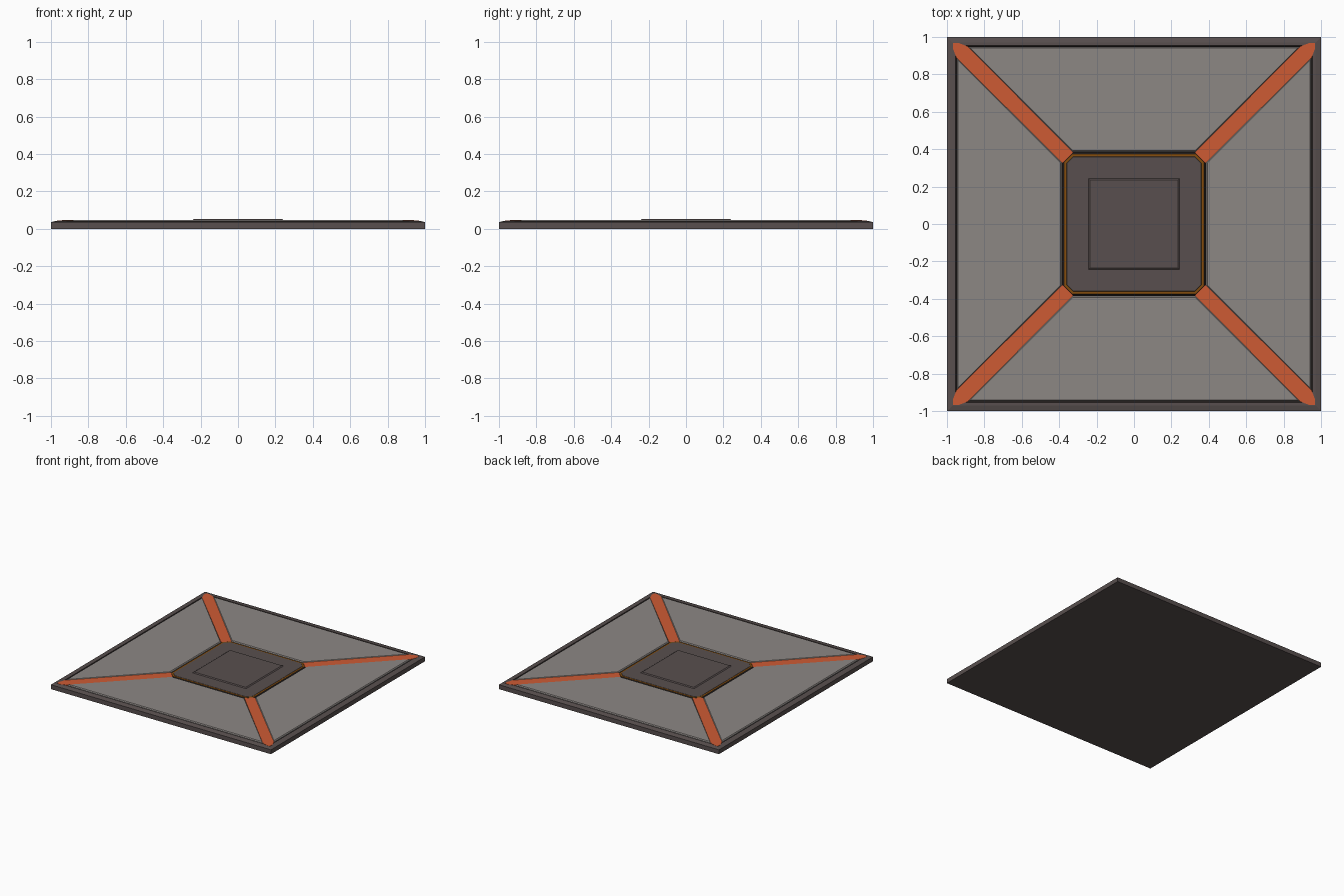
import bpy, bmesh, math
from mathutils import Matrix

if "Cube" in bpy.data.objects:
    bpy.data.objects.remove(bpy.data.objects["Cube"])

def srgb(c):
    c /= 255
    return c / 12.92 if c <= 0.04045 else ((c + 0.055) / 1.055) ** 2.4

def material(name, rgb):
    m = bpy.data.materials.new(name)
    m.diffuse_color = (*[srgb(c) for c in rgb], 1)
    m.use_nodes = True
    m.node_tree.nodes["Principled BSDF"].inputs["Base Color"].default_value = m.diffuse_color
    return m

BROWN = material("dark brown metal", (88, 79, 78))
GREY = material("warm grey panel", (140, 135, 132))
ORANGE = material("orange stripe", (206, 91, 52))
AMBER = material("amber trim", (132, 77, 14))
DARK = material("dark groove", (46, 40, 39))

def loft(name, rings, mats, bands=None, turn=0):
    """Loft matching (outline, z) rings; bands gives a material index per band, then the top cap."""
    bm = bmesh.new()
    loops = [[bm.verts.new((x, y, z)) for x, y in pts] for pts, z in rings]
    n = len(loops[0])
    bands = bands or [0] * len(rings)
    bm.faces.new(loops[0][::-1]).material_index = bands[0]
    for a, b, k in zip(loops, loops[1:], bands):
        for i in range(n):
            j = (i + 1) % n
            bm.faces.new((a[i], a[j], b[j], b[i])).material_index = k
    bm.faces.new(loops[-1]).material_index = bands[-1]
    bmesh.ops.transform(bm, matrix=Matrix.Rotation(turn, 4, 'Z'), verts=bm.verts)
    bm.normal_update()
    me = bpy.data.meshes.new(name)
    bm.to_mesh(me)
    bm.free()
    for m in mats:
        me.materials.append(m)
    ob = bpy.data.objects.new(name, me)
    bpy.context.collection.objects.link(ob)
    return ob

def square(h):
    return [(-h, -h), (h, -h), (h, h), (-h, h)]

def octagon(h, c):
    k = h - c
    return [(-k, -h), (k, -h), (h, -k), (h, k), (k, h), (-k, h), (-h, k), (-h, -k)]

HALF = 0.04  # half width of a diagonal stripe

def wedge(d):
    """Trapezoid panel outline on the +y side, inset by d."""
    s = (HALF + d) * math.sqrt(2)
    lo, hi = 0.386 + d, 0.946 - d
    return [(-(lo - s), lo), (lo - s, lo), (hi - s, hi), (-(hi - s), hi)]

# base slab with chamfered rim and a recessed dark floor
loft("base_slab", [(square(1), 0), (square(1), 0.036), (square(0.97), 0.043),
                   (square(0.955), 0.043), (square(0.947), 0.035)],
     [BROWN, DARK], [0, 0, 0, 1, 1])

# four grey panels and four diagonal stripes
for i in range(4):
    a = i * math.pi / 2
    loft(f"panel_{i + 1}", [(wedge(0), 0.033), (wedge(0), 0.041), (wedge(0.006), 0.048)],
         [GREY], turn=a)
    stripe = [(0.50, -HALF), (1.30, -0.043), (1.35, -0.02), (1.367, 0),
              (1.35, 0.02), (1.30, 0.043), (0.50, HALF)]
    loft(f"stripe_{i + 1}", [(stripe, 0.033), (stripe, 0.0445)], [ORANGE], turn=a + math.pi / 4)

# centre plate with dark edge and amber trim
loft("centre_plate", [(octagon(0.383, 0.05), 0.033), (octagon(0.375, 0.045), 0.045),
                      (octagon(0.36, 0.035), 0.0455), (octagon(0.359, 0.035), 0.047)],
     [DARK, AMBER, BROWN], [0, 1, 2, 2])

# raised centre pad
loft("centre_pad", [(square(0.245), 0.046), (square(0.235), 0.053)], [BROWN])
